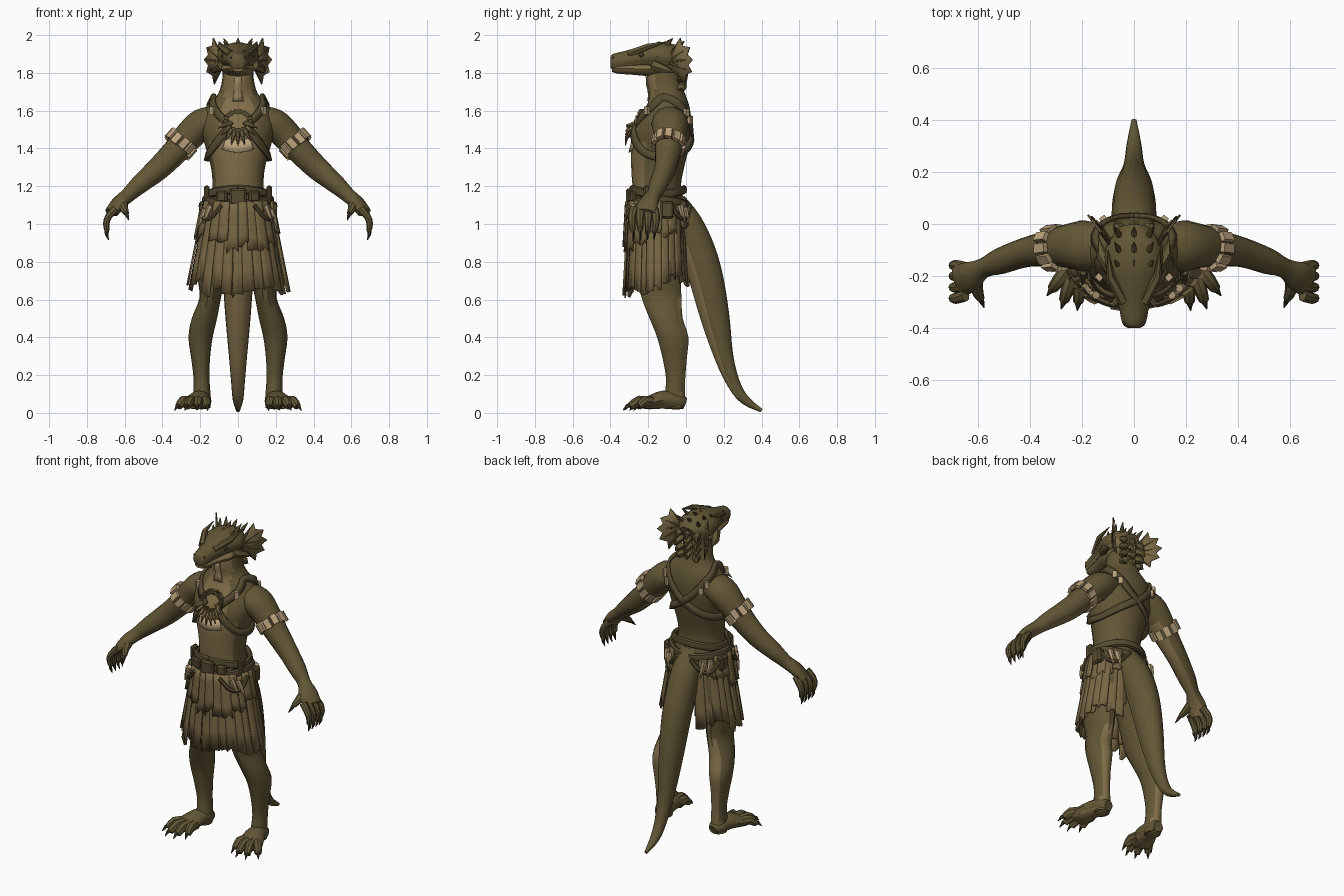
import bpy, bmesh, random
from math import sin, cos, pi, radians
from mathutils import Vector, Matrix

random.seed(4)
X, Y, Z = Vector((1, 0, 0)), Vector((0, 1, 0)), Vector((0, 0, 1))
if "Cube" in bpy.data.objects:
    bpy.data.objects.remove(bpy.data.objects["Cube"], do_unlink=True)


def material(name, r, g, b):
    m = bpy.data.materials.new(name)
    m.use_nodes = True
    m.diffuse_color = (r, g, b, 1)
    m.node_tree.nodes["Principled BSDF"].inputs["Base Color"].default_value = (r, g, b, 1)
    return m


skin = material("olive_skin", .122, .094, .036)
belly = material("tan_belly", .22, .157, .066)
hide = material("hide_cloth", .185, .133, .056)
throat = material("pale_throat", .32, .235, .12)
strap_leather = material("dark_leather", .09, .069, .03)
bone = material("pale_bone", .5, .36, .2)
claw = material("dark_claw", .05, .04, .02)


def smooth_path(pts, sub):
    """Catmull-Rom interpolation of points of any dimension."""
    p = [Vector(v) for v in pts]
    if sub < 2:
        return p
    out = []
    for i in range(len(p) - 1):
        a, b, c, d = p[max(i - 1, 0)], p[i], p[i + 1], p[min(i + 2, len(p) - 1)]
        for k in range(sub):
            t = k / sub
            out.append((b * 2 + (c - a) * t + (a * 2 - b * 5 + c * 4 - d) * t ** 2
                        + (b * 3 - a - c * 3 + d) * t ** 3) * .5)
    return out + [p[-1]]


def loft(bm, pts, ref=Y, sides=12, sub=3, axis=None):
    """Tube through (x, y, z, width radius, depth radius) points."""
    p = smooth_path(pts, sub)
    pos = [Vector(v[:3]) for v in p]
    rings = []
    for i, v in enumerate(p):
        t = axis or (pos[min(i + 1, len(p) - 1)] - pos[max(i - 1, 0)]).normalized()
        side = t.cross(ref).normalized()
        up = side.cross(t)
        rings.append([bm.verts.new(pos[i] + side * v[3] * cos(2 * pi * k / sides)
                                   + up * v[4] * sin(2 * pi * k / sides)) for k in range(sides)])
    for a, b in zip(rings, rings[1:]):
        for k in range(sides):
            n = (k + 1) % sides
            bm.faces.new((a[k], a[n], b[n], b[k]))
    bm.faces.new(rings[0])
    bm.faces.new(rings[-1])


def spike(bm, start, end, r, bend=(0, 0, 0), ref=Z):
    """Curved pointed cone, for claws, teeth and spines."""
    a, b = Vector(start), Vector(end)
    m = (a + b) / 2 + Vector(bend)
    loft(bm, [(*a, r, r), (*m, r * .75, r * .75), (*b, .002, .002)], ref, 6, 1)


def box(bm, loc, size, rot=Matrix()):
    bmesh.ops.create_cube(bm, size=1, matrix=Matrix.Translation(loc) @ rot.to_4x4()
                          @ Matrix.Diagonal((*size, 1)))


def sheet(bm, rows):
    grid = [[bm.verts.new(v) for v in row] for row in rows]
    for a, b in zip(grid, grid[1:]):
        for k in range(len(a) - 1):
            bm.faces.new((a[k], a[k + 1], b[k + 1], b[k]))


def finish(name, bm, mats, rule=None, mirror=False, angle=38, solid=0):
    bmesh.ops.recalc_face_normals(bm, faces=bm.faces)
    for f in bm.faces:
        f.smooth = True
        if rule:
            f.material_index = int(rule(f.calc_center_median(), f.normal))
    for e in bm.edges:
        e.smooth = e.calc_face_angle(0) < radians(angle)
    me = bpy.data.meshes.new(name)
    bm.to_mesh(me)
    bm.free()
    for m in mats:
        me.materials.append(m)
    ob = bpy.data.objects.new(name, me)
    bpy.context.collection.objects.link(ob)
    if solid:
        s = ob.modifiers.new("thickness", 'SOLIDIFY')
        s.thickness, s.offset = solid, 0
    if mirror:
        ob.modifiers.new("mirror", 'MIRROR')


# Torso and neck, pale down the front
trunk = [(0, -.13, 1.04, .15, .12), (0, -.14, 1.12, .15, .13), (0, -.155, 1.2, .135, .128),
         (0, -.15, 1.3, .143, .14), (0, -.138, 1.4, .17, .152), (0, -.125, 1.5, .195, .15),
         (0, -.105, 1.58, .185, .13), (0, -.095, 1.64, .155, .108), (0, -.1, 1.69, .105, .095),
         (0, -.118, 1.77, .083, .09), (0, -.11, 1.88, .08, .08)]
bm = bmesh.new()
loft(bm, trunk, sides=24, axis=Z)
finish("torso", bm, [skin, belly],
       lambda c, n: n.y < -.5 and (c.z < 1.42 or abs(c.x) < .075))
trunk_path = smooth_path(trunk, 10)


def on_trunk(a, z, off=0):
    """Point on the torso at an angle from the front and a height."""
    v = min(trunk_path, key=lambda q: abs(q[2] - z))
    return Vector(((v[3] + off) * sin(a), v[1] - (v[4] + off) * cos(a), z))


def ribbon(bm, path, width, off=.01):
    p = smooth_path(path, 5)
    pos = [on_trunk(a, z, off) for a, z in p]
    rows = []
    for i, (a, z) in enumerate(p):
        t = pos[min(i + 1, len(p) - 1)] - pos[max(i - 1, 0)]
        w = t.cross(Vector((sin(a), -cos(a), .25))).normalized() * width / 2
        rows.append([pos[i] - w, pos[i] + w])
    sheet(bm, rows)


# Crossed harness, chest plate, throat stripe and shoulder charms
bm = bmesh.new()
ribbon(bm, [(.2, 1.52), (.7, 1.6), (1.35, 1.67), (2.3, 1.61), (pi, 1.46), (4.2, 1.36),
            (5.1, 1.37), (5.7, 1.44), (6.08, 1.52)], .042)
finish("harness_straps", bm, [strap_leather], mirror=True, solid=.016)
bm = bmesh.new()
ribbon(bm, [(-.42, 1.425), (0, 1.41), (.42, 1.425)], .065, .004)
finish("chest_plate", bm, [bone], solid=.006)
bm = bmesh.new()
sheet(bm, [[on_trunk(a, z, .003) for a in (-.2, 0, .2)] for z in (1.65, 1.68, 1.71, 1.74, 1.78)])
finish("throat_stripe", bm, [throat], solid=.006)
bm = bmesh.new()
for a, z in ((.75, 1.6), (2.35, 1.59), (2.55, 1.55)):
    box(bm, on_trunk(a, z, .018), (.026, .026, .042), Matrix.Rotation(a, 3, 'Z'))
finish("strap_charms", bm, [bone], mirror=True, angle=20)

# Tooth necklace hugging the chest
bm = bmesh.new()
for i in range(9):
    a = (i - 4) * .32
    spike(bm, (.055 * sin(a), -.275, 1.545 - .05 * cos(a)),
          (.11 * sin(a), -.305 - .015 * cos(a), 1.545 - .13 * cos(a)), .014, (0, -.018, 0), Y)
finish("necklace_teeth", bm, [hide])
bm = bmesh.new()
for i in range(17):
    a = 2 * pi * i / 17
    z = 1.545 - .05 * cos(a)
    box(bm, (.065 * sin(a), on_trunk(0, z).y - .008, z), (.024, .022, .024), Matrix.Rotation(a, 3, 'Y'))
finish("necklace_beads", bm, [strap_leather])

# Head: skull, lower jaw, brows and eyes
bm = bmesh.new()
loft(bm, [(0, -.4, 1.855, .025, .028), (0, -.38, 1.857, .046, .045), (0, -.3, 1.87, .062, .052),
          (0, -.22, 1.885, .09, .062), (0, -.15, 1.89, .112, .072), (0, -.08, 1.88, .105, .075),
          (0, -.02, 1.86, .06, .055)], Z, 14)
finish("skull", bm, [skin, belly], lambda c, n: n.z < -.35)
bm = bmesh.new()
loft(bm, [(0, -.39, 1.824, .028, .018), (0, -.36, 1.822, .044, .026), (0, -.28, 1.822, .06, .032),
          (0, -.18, 1.82, .092, .038), (0, -.09, 1.825, .085, .04)], Z, 12)
finish("lower_jaw", bm, [belly])
bm = bmesh.new()
spike(bm, (.04, -.3, 1.9), (.1, -.1, 1.965), .022, (.022, 0, .008))
spike(bm, (.085, -.17, 1.84), (.135, -.06, 1.8), .03, (.015, 0, 0))
finish("brow_and_cheek_ridges", bm, [skin], mirror=True)
bm = bmesh.new()
bmesh.ops.create_uvsphere(bm, u_segments=10, v_segments=6, radius=.014,
                          matrix=Matrix.Translation((.078, -.235, 1.895)))
bmesh.ops.create_uvsphere(bm, u_segments=6, v_segments=4, radius=.006,
                          matrix=Matrix.Translation((.035, -.385, 1.88)))
finish("eyes_and_nostrils", bm, [claw], mirror=True)

# Webbed head frills with bony spines
root = Vector((.075, -.1, 1.86))
tips = [Vector(t) for t in ((.13, -.03, 1.985), (.165, .02, 1.935), (.178, .035, 1.87),
                            (.165, .03, 1.805), (.125, -.005, 1.74))]
bm = bmesh.new()
hub = bm.verts.new(root)
edge = []
for i, t in enumerate(tips):
    edge.append(bm.verts.new(t))
    if i < 4:
        edge.append(bm.verts.new(root.lerp((t + tips[i + 1]) / 2, .84)))
for a, b in zip(edge, edge[1:]):
    bm.faces.new((hub, a, b))
finish("frill_webs", bm, [hide], mirror=True, angle=10, solid=.008)
bm = bmesh.new()
for t in tips:
    spike(bm, root, t, .01, ref=X)
finish("frill_spines", bm, [skin], mirror=True)

# Swept-back spines over the crown and shaggy clumps down the nape
bm = bmesh.new()
for y, z, h in ((-.18, 1.935, .04), (-.12, 1.945, .05), (-.06, 1.93, .05),
                (-.045, 1.9, .06), (-.035, 1.85, .055), (-.035, 1.8, .045), (-.035, 1.75, .035)):
    nape = z < 1.91
    for x in (-.05, 0, .05):
        lift = -h * 1.2 if nape else h * .75
        spike(bm, (x, y, z - .01 - abs(x) * .3), (x * 1.5, y + h * (.8 if nape else 1), z + lift),
              .026 if nape else .014, (0, .012 if nape else .004, .006), X)
finish("crown_and_nape_spines", bm, [skin])

# Tail, pale underneath
bm = bmesh.new()
loft(bm, [(0, -.06, 1.12, .07, .06), (0, .005, 1.0, .085, .085), (0, .065, .85, .085, .095),
          (0, .11, .7, .08, .092), (0, .155, .5, .066, .078), (0, .2, .3, .048, .052),
          (0, .25, .16, .036, .036), (0, .31, .07, .028, .026), (0, .4, .012, .01, .01)], sides=14)
finish("tail", bm, [skin, belly], lambda c, n: n.y < -.45)

# Arms and hands
bm = bmesh.new()
loft(bm, [(.1, -.09, 1.56, .08, .07), (.19, -.085, 1.53, .098, .083), (.255, -.085, 1.47, .085, .08),
          (.33, -.095, 1.385, .07, .07), (.42, -.11, 1.295, .057, .063),
          (.52, -.145, 1.21, .05, .05), (.58, -.17, 1.155, .038, .04), (.63, -.2, 1.11, .058, .036),
          (.67, -.22, 1.06, .06, .03)], Z, 14)
finish("arms", bm, [skin, belly], lambda c, n: n.z < -.6 and c.x > .2, True)
fingers, claws = bmesh.new(), bmesh.new()
for dy in (.05, .016, -.02, -.055):
    y = -.22 + dy
    loft(fingers, [(.65, y, 1.08, .021, .024), (.685, y + dy * .2, 1.04, .019, .022),
                   (.698, y + dy * .2, 1.0, .017, .018), (.692, y + dy * .1, .965, .014, .014)], Y, 8, 2)
    spike(claws, (.694, y + dy * .1, .975), (.685, y, .915), .013, (.006, 0, 0), Y)
loft(fingers, [(.61, -.2, 1.12, .028, .028), (.605, -.255, 1.085, .024, .022),
               (.59, -.29, 1.055, .015, .014)], Z, 8, 2)
spike(claws, (.592, -.286, 1.06), (.578, -.322, 1.02), .012)
finish("fingers", fingers, [skin], mirror=True)
finish("finger_claws", claws, [claw], mirror=True)

# Bone armbands on a leather cuff
mid, axis = Vector((.305, -.093, 1.425)), Vector((.66, -.09, -.74)).normalized()
u = axis.cross(Y).normalized()
v = axis.cross(u)
bm = bmesh.new()
for k in range(11):
    d = u * cos(2 * pi * k / 11) + v * sin(2 * pi * k / 11)
    rot = Matrix((d, axis.cross(d), axis)).transposed()
    box(bm, mid + d * .08 + axis * random.uniform(-.01, .01), (.02, .036, .058), rot)
finish("armband_bones", bm, [bone], mirror=True, angle=20)
bm = bmesh.new()
loft(bm, [(*(mid + axis * s), .08, .08) for s in (-.018, .018)], Z, 14, 1)
finish("armband_cuffs", bm, [strap_leather], mirror=True)

# Legs
bm = bmesh.new()
loft(bm, [(.09, -.14, 1.1, .08, .11), (.115, -.145, .9, .09, .125), (.14, -.14, .72, .073, .118),
          (.147, -.13, .61, .057, .108), (.178, -.105, .5, .067, .09), (.198, -.07, .4, .064, .085),
          (.198, -.06, .29, .05, .066), (.193, -.055, .18, .042, .052), (.19, -.06, .08, .046, .055),
          (.19, -.06, .025, .044, .05)], sides=14, axis=Z)
finish("legs", bm, [skin, belly], lambda c, n: c.z < .62 and n.y > .55, True)

# Feet with four splayed clawed toes
feet, claws = bmesh.new(), bmesh.new()
loft(feet, [(.185, -.005, .05, .03, .03), (.19, -.04, .06, .05, .043), (.205, -.12, .07, .06, .048),
            (.225, -.2, .052, .075, .034), (.235, -.235, .042, .06, .02)], Z, 12)
for x, y in ((.165, -.265), (.215, -.3), (.27, -.295), (.315, -.25)):
    tip, base = Vector((x, y, .032)), Vector((.215 + (x - .24) * .5, -.17, .055))
    k = base.lerp(tip, .6) + Z * .02
    d = (tip - base).normalized()
    loft(feet, [(*base, .03, .03), (*k, .027, .03), (*tip, .02, .018)], Z, 8, 2)
    spike(claws, tip - d * .01 + Z * .01, tip + d * .035 - Z * .012, .014, (0, 0, .008))
finish("feet", feet, [skin, belly], lambda c, n: n.z < -.7, True)
finish("toe_claws", claws, [claw], mirror=True)


# Skirt of ragged hide strips, open around the tail
def on_skirt(a, z, off=0):
    t = (1.12 - z) / .42
    return Vector(((.165 + .085 * t + off) * sin(a), -.15 - (.143 + .024 * t + off) * cos(a), z))


def strips(name, count, low, drop, off, start=0, gap=.28):
    bm = bmesh.new()
    for i in range(count):
        a = 2 * pi * (i + start) / count
        if abs(a - pi) < gap:
            continue
        w = pi / count * random.uniform(.95, 1.2)
        lift = off + random.uniform(-.008, .008)
        end = low - drop * cos(a) + random.uniform(-.035, .04)
        cols = [(d * w, end + random.uniform(-.016, .016)) for d in (-1, -.3, .4, 1)]
        sheet(bm, [[on_skirt(a + d, 1.12 + (e - 1.12) * r / 4, lift) for d, e in cols]
                   for r in range(5)])
    finish(name, bm, [hide], angle=15, solid=.01)


strips("skirt_strips", 28, .675, .03, .006)
strips("inner_skirt_strips", 22, .715, .03, -.012, .5)
strips("upper_hide_flaps", 26, .94, .06, .018, .5, .6)

# Belts, buckle, pouches and hanging charms
bm = bmesh.new()
for z, tilt, r in ((1.17, .012, .162), (1.115, -.012, .176)):
    ring = [(r * sin(a), -.148 - (r - .024) * cos(a), z + tilt * cos(2 * a), .016, .024)
            for a in (2 * pi * k / 28 for k in range(29))]
    loft(bm, ring, Z, 8, 1)
finish("belts", bm, [strap_leather])
bm = bmesh.new()
box(bm, (0, -.3, 1.145), (.09, .035, .085))
for s in (-1, 1):
    box(bm, (s * .085, -.285, 1.145), (.06, .035, .06), Matrix.Rotation(s * .35, 3, 'Z'))
    box(bm, (s * .165, -.2, 1.16), (.03, .05, .09))
    box(bm, (s * .185, -.1, 1.075), (.045, .07, .09))
bmesh.ops.bevel(bm, geom=bm.edges[:], offset=.01, segments=1, affect='EDGES')
finish("buckle_and_pouches", bm, [strap_leather], angle=20)
bm = bmesh.new()
for a, z in ((.8, 1.1), (1.0, 1.08), (2.3, 1.1), (2.5, 1.09)):
    spike(bm, on_skirt(a, z, .034), on_skirt(a + .15, z - .1, .038), .017, (0, 0, 0), Y)
finish("hanging_teeth", bm, [bone], mirror=True)
bm = bmesh.new()
for a in (.45, 2.0):
    loft(bm, [(*on_skirt(a + .9 * t, 1.1 - .3 * t * (1 - t), .032), .012, .012)
              for t in (0, .25, .5, .75, 1)], Z, 6, 2)
finish("hanging_cords", bm, [strap_leather], mirror=True)
